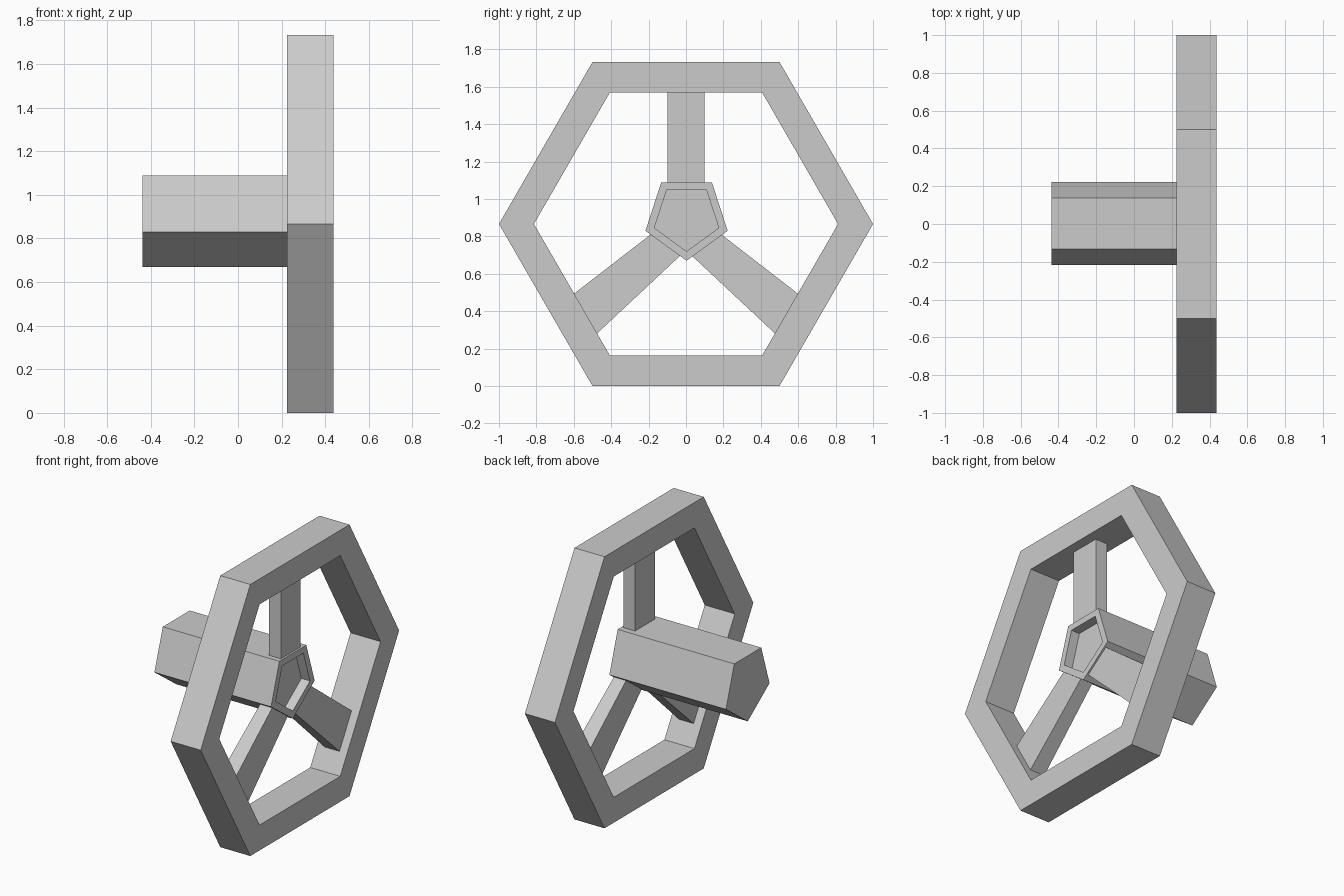
import bpy, bmesh
from math import sin, cos, pi

if "Cube" in bpy.data.objects:
    bpy.data.objects.remove(bpy.data.objects["Cube"])


def polygon(sides, radius, cy, cz, start):
    """Regular polygon as (y, z) points."""
    return [(cy + radius * cos(start + 2 * pi * i / sides),
             cz + radius * sin(start + 2 * pi * i / sides)) for i in range(sides)]


def loft(name, sections, closed=False):
    """Skin a list of point loops; cap both ends unless closed into a ring."""
    bm = bmesh.new()
    loops = [[bm.verts.new(p) for p in s] for s in sections]
    pairs = list(zip(loops, loops[1:]))
    if closed:
        pairs.append((loops[-1], loops[0]))
    for a, b in pairs:
        for i in range(len(a)):
            j = (i + 1) % len(a)
            bm.faces.new((a[i], a[j], b[j], b[i]))
    if not closed:
        bm.faces.new(loops[0])
        bm.faces.new(loops[-1])
    bmesh.ops.recalc_face_normals(bm, faces=bm.faces[:])
    mesh = bpy.data.meshes.new(name)
    bm.to_mesh(mesh)
    bm.free()
    obj = bpy.data.objects.new(name, mesh)
    bpy.context.collection.objects.link(obj)
    return obj


def at_x(x, profile):
    return [(x, y, z) for y, z in profile]


# Hexagonal rim
X0, X1, MID = 0.225, 0.437, 0.331
outer = polygon(6, 1.0, 0, 0.866, 0)
inner = polygon(6, 0.813, 0, 0.866, 0)
loft("rim", [at_x(X0, outer), at_x(X1, outer), at_x(X1, inner), at_x(X0, inner)], closed=True)

# Pentagonal hub and column with a recessed front
hub = polygon(5, 0.231, 0.003, 0.901, -pi / 2)
recess = polygon(5, 0.181, 0.003, 0.901, -pi / 2)
loft("hub_column", [at_x(-0.438, hub), at_x(0.385, hub), at_x(0.385, recess), at_x(0.325, recess)])


# Spokes, each running from a hub edge to a rim edge
def spoke(name, a, b, c, d, inner_depth, outer_depth):
    def section(p, q, depth):
        lo, hi = MID - depth / 2, MID + depth / 2
        return [(lo, *p), (hi, *p), (hi, *q), (lo, *q)]
    loft(name, [section(a, b, inner_depth), section(c, d, outer_depth)])


spoke("top_spoke", (-0.1, 1.07), (0.1, 1.07), (-0.1, 1.59), (0.1, 1.59), 0.083, 0.083)
for side, label in ((1, "right"), (-1, "left")):
    spoke(label + "_spoke", (side * 0.180, 0.817), (side * 0.020, 0.707),
          (side * 0.612, 0.483), (side * 0.489, 0.268), 0.085, 0.105)
